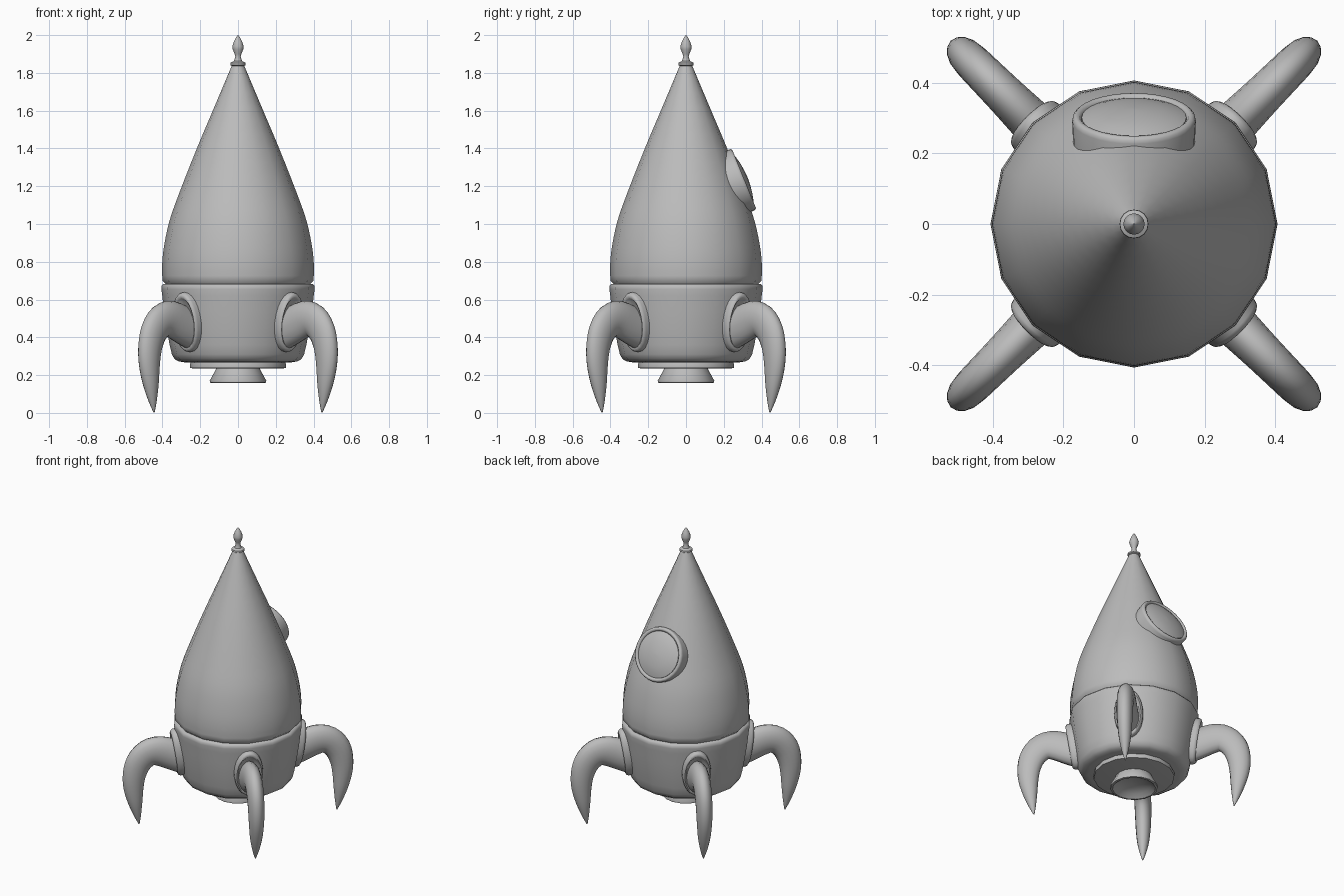
import bpy, bmesh, math
from mathutils import Vector, Matrix

if "Cube" in bpy.data.objects:
    bpy.data.objects.remove(bpy.data.objects["Cube"])

grey = bpy.data.materials.new("plain grey")
grey.diffuse_color = (0.5, 0.5, 0.5, 1)
grey.use_nodes = True
grey.node_tree.nodes["Principled BSDF"].inputs["Base Color"].default_value = grey.diffuse_color


def catmull(points, steps):
    """Smooth a list of equal-length tuples into a finer list."""
    p = [Vector(q) for q in points]
    p = [2 * p[0] - p[1]] + p + [2 * p[-1] - p[-2]]
    out = []
    for i in range(1, len(p) - 2):
        a, b, c, d = p[i - 1:i + 3]
        for s in range(steps):
            t = s / steps
            out.append(0.5 * (2 * b + (c - a) * t + (2 * a - 5 * b + 4 * c - d) * t ** 2
                              + (3 * b - a - 3 * c + d) * t ** 3))
    return out + [p[-2]]


def skin(name, rings, angle=40):
    """Bridge closed rings of points, cap the ends, shade smooth."""
    bm = bmesh.new()
    vr = [[bm.verts.new(c) for c in ring] for ring in rings]
    n = len(vr[0])
    for a, b in zip(vr, vr[1:]):
        for i in range(n):
            j = (i + 1) % n
            bm.faces.new((a[i], a[j], b[j], b[i]))
    bm.faces.new(vr[0])
    bm.faces.new(vr[-1])
    bmesh.ops.recalc_face_normals(bm, faces=bm.faces)
    me = bpy.data.meshes.new(name)
    bm.to_mesh(me)
    bm.free()
    me.materials.append(grey)
    ob = bpy.data.objects.new(name, me)
    bpy.context.collection.objects.link(ob)
    bpy.ops.object.select_all(action='DESELECT')
    ob.select_set(True)
    bpy.context.view_layer.objects.active = ob
    bpy.ops.object.shade_smooth_by_angle(angle=math.radians(angle))
    return ob


def lathe(name, profile, n=16, mat=Matrix(), angle=40):
    """Spin (radius, height) points around z, then place with a matrix."""
    rings = [[mat @ Vector((r * math.cos(2 * math.pi * i / n),
                            r * math.sin(2 * math.pi * i / n), z)) for i in range(n)]
             for r, z in profile]
    return skin(name, rings, angle)


def facing(pos, normal, sx=1, sy=1):
    rot = Vector(normal).to_track_quat('Z', 'Y').to_matrix().to_4x4()
    return Matrix.Translation(pos) @ rot @ Matrix.Diagonal((sx, sy, 1, 1))


# Upper hull: pointed egg shape
hull = catmull([(0.400, 0.70), (0.402, 0.78), (0.392, 0.88), (0.362, 1.02), (0.305, 1.18),
                (0.218, 1.40), (0.125, 1.62), (0.030, 1.845)], 3)
lathe("upper_hull", [(0.375, 0.66), (0.385, 0.685)] + [tuple(p) for p in hull], angle=60)

# Lower hull: tub with a rounded rim
lathe("lower_hull", [(0.37, 0.685), (0.395, 0.682), (0.405, 0.672), (0.406, 0.655), (0.401, 0.62),
                     (0.392, 0.54), (0.378, 0.45), (0.362, 0.36), (0.350, 0.31), (0.336, 0.285),
                     (0.315, 0.273), (0.285, 0.268)], angle=60)

# Engine plate and nozzle
lathe("engine_plate", [(0.24, 0.285), (0.253, 0.262), (0.253, 0.238), (0.235, 0.235)])
lathe("engine_nozzle", [(0.112, 0.245), (0.120, 0.225), (0.150, 0.170), (0.148, 0.160),
                        (0.135, 0.158), (0.105, 0.180), (0.06, 0.195), (0.01, 0.2)])

# Finial on the nose
lathe("nose_finial", [(0.030, 1.835), (0.041, 1.842), (0.040, 1.853), (0.022, 1.862),
                      (0.014, 1.885), (0.018, 1.90), (0.028, 1.925), (0.030, 1.94),
                      (0.022, 1.965), (0.010, 1.988), (0.001, 2.0)])

# Round porthole on the back: raised frame and bulging glass
port = facing((0, 0.292, 1.232), (0, 0.926, 0.376))
lathe("porthole_frame", [(0.170, -0.12), (0.175, 0.0), (0.173, 0.010), (0.166, 0.017),
                         (0.156, 0.017), (0.149, 0.008), (0.147, -0.01)], 32, port, 60)
lathe("porthole_glass", [(0.150, -0.01), (0.148, 0.010), (0.12, 0.021), (0.08, 0.030),
                         (0.04, 0.035), (0.005, 0.037)], 32, port)

# Four curved legs: (radial, height, in-plane half width, sideways half width)
leg = catmull([(0.30, 0.425, 0.110, 0.072), (0.40, 0.460, 0.104, 0.064), (0.50, 0.495, 0.099, 0.058),
               (0.575, 0.485, 0.091, 0.055), (0.632, 0.425, 0.084, 0.053), (0.659, 0.34, 0.074, 0.051),
               (0.663, 0.25, 0.063, 0.047), (0.652, 0.15, 0.045, 0.038), (0.638, 0.06, 0.022, 0.020),
               (0.628, 0.002, 0.003, 0.003)], 3)
names = ["back_right", "back_left", "front_left", "front_right"]
for k, side in enumerate(names):
    ang = math.pi / 4 + k * math.pi / 2
    out = Vector((math.cos(ang), math.sin(ang), 0))
    across = Vector((-out.y, out.x, 0))
    rings = []
    for i, p in enumerate(leg):
        a, b = leg[max(i - 1, 0)], leg[min(i + 1, len(leg) - 1)]
        t = Vector((b[0] - a[0], b[1] - a[1])).normalized()
        nrm = out * -t.y + Vector((0, 0, t.x))
        c = out * p[0] + Vector((0, 0, p[1]))
        rings.append([c + nrm * p[2] * math.cos(s * math.pi / 8)
                      + across * p[3] * math.sin(s * math.pi / 8) for s in range(16)])
    skin(side + "_leg", rings, 60)
    # Oval collar where the leg meets the hull
    lathe(side + "_leg_collar",
          [(1.0, -0.05), (1.0, 0.006), (0.96, 0.018), (0.88, 0.024), (0.80, 0.018),
           (0.74, 0.008), (0.3, 0.008)], 24,
          facing(out * 0.385 + Vector((0, 0, 0.48)), out + Vector((0, 0, -0.15)), 0.09, 0.16), 60)
